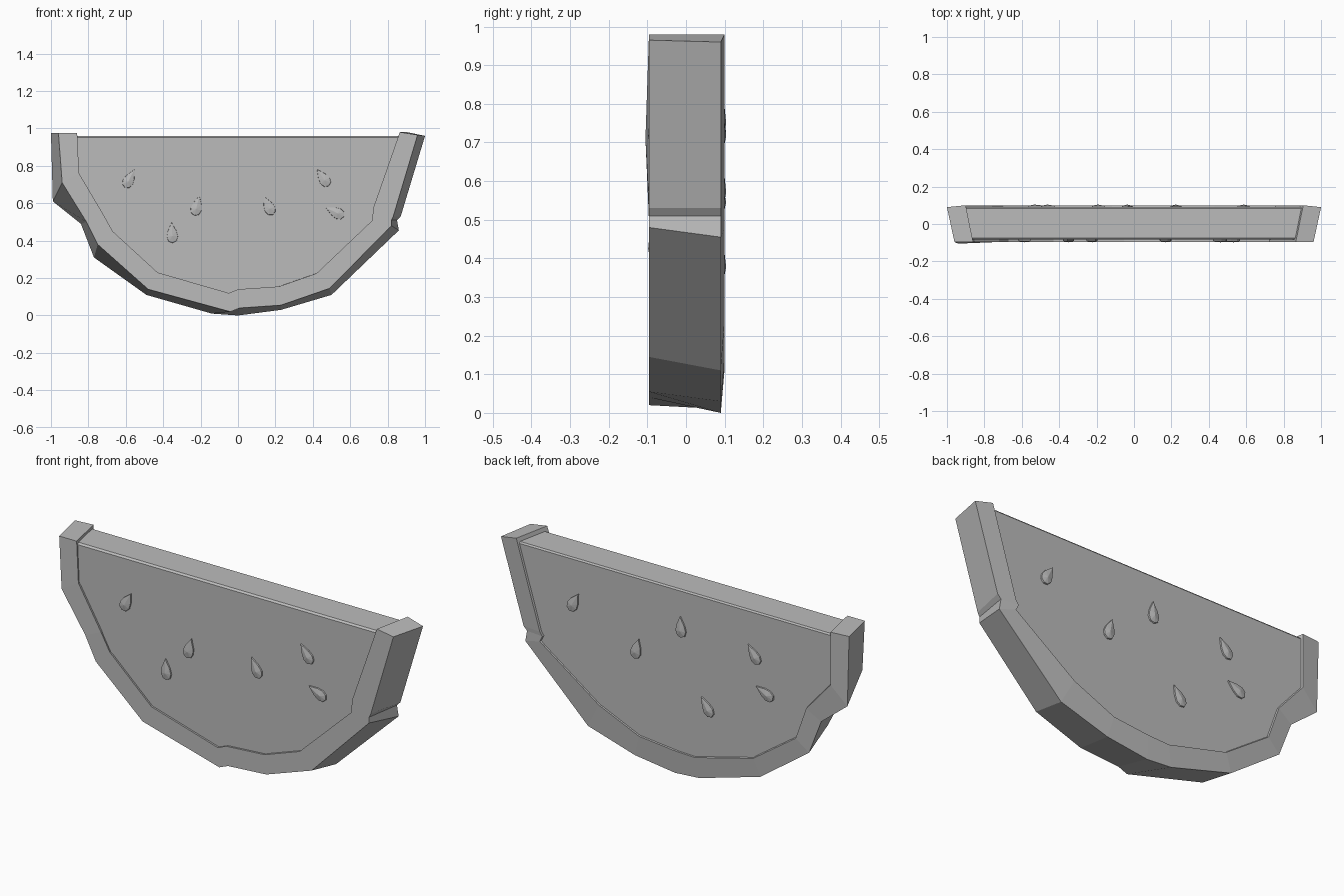
import bpy
import bmesh
import math
from mathutils import Matrix, Vector

default_cube = bpy.data.objects.get("Cube")
if default_cube:
    bpy.data.objects.remove(default_cube, do_unlink=True)

# Single flat colour shared by every part
grey = bpy.data.materials.new("plain grey")
grey.use_nodes = True
colour = (0.5, 0.5, 0.5, 1)
grey.diffuse_color = colour
grey.node_tree.nodes["Principled BSDF"].inputs["Base Color"].default_value = colour


def finish(bm, name):
    """Turn a bmesh into a flat shaded object."""
    bmesh.ops.recalc_face_normals(bm, faces=bm.faces[:])
    mesh = bpy.data.meshes.new(name)
    bm.to_mesh(mesh)
    bm.free()
    mesh.materials.append(grey)
    obj = bpy.data.objects.new(name, mesh)
    bpy.context.scene.collection.objects.link(obj)
    return obj


def bridge(bm, first, second):
    """Join two closed rings of vertices with quads."""
    for i in range(len(first)):
        j = (i + 1) % len(first)
        bm.faces.new((first[i], first[j], second[j], second[i]))


# Hand-cut rind outlines as (x, z), running from the -x tip to the +x tip
front_outer = [(-.96, .975), (-.94, .71), (-.81, .5), (-.75, .38), (-.48, .14),
               (-.04, .02), (.01, .04), (.23, .055), (.49, .145), (.82, .48),
               (.82, .51), (.83, .53), (.96, .965)]
front_inner = [(-.86, .975), (-.85, .76), (-.72, .54), (-.67, .45), (-.43, .23),
               (-.05, .12), (0, .14), (.22, .155), (.42, .225), (.72, .51),
               (.72, .54), (.725, .58), (.865, .98)]
back_inner = [(-.9, .975), (-.9, .7), (-.76, .54), (-.7, .37), (-.455, .2),
              (-.12, .115), (0, .12), (.2, .14), (.43, .24), (.77, .48),
              (.755, .51), (.77, .53), (.905, .98)]
back_outer = [(-1, .975), (-.99, .61), (-.84, .49), (-.77, .31), (-.49, .11),
              (-.14, .01), (0, 0), (.23, .03), (.5, .11), (.86, .455),
              (.85, .51), (.87, .53), (1, .96)]


def build_rind():
    """Loft a four-sided section along the curved edge."""
    bm = bmesh.new()
    sections = []
    for i, corners in enumerate(zip(front_outer, front_inner, back_inner, back_outer)):
        front_y = -.105 if i == 1 else -.096
        depths = (front_y, -.096, .1, .09)
        sections.append([bm.verts.new((x, y, z)) for (x, z), y in zip(corners, depths)])
    for first, second in zip(sections, sections[1:]):
        bridge(bm, first, second)
    bm.faces.new(sections[0])
    bm.faces.new(sections[-1])
    return finish(bm, "rind")


def build_flesh():
    """Slab tucked into the rind, with a narrow chamfer along its top."""
    bm = bmesh.new()
    top = .96

    def ring(inner, outer, y, height):
        points = [Vector(a).lerp(Vector(b), .4) for a, b in zip(inner, outer)]
        points[0].y = points[-1].y = height
        return [bm.verts.new((p.x, y, p.y)) for p in points]

    rings = [ring(front_inner, front_outer, -.084, top - .008),
             ring(front_inner, front_outer, -.074, top),
             ring(back_inner, back_outer, .084, top),
             ring(back_inner, back_outer, .09, top - .008)]
    for first, second in zip(rings, rings[1:]):
        bridge(bm, first, second)
    bm.faces.new(rings[0])
    bm.faces.new(rings[-1])
    return finish(bm, "flesh")


def build_seed(name, x, z, lean, side):
    """Faceted teardrop; side is -1 on the front and 1 on the back."""
    bm = bmesh.new()
    half = [(0, -.055), (.022, -.045), (.031, -.02), (.024, .012), (0, .06)]
    outline = half + [(-a, b) for a, b in half[-2:0:-1]]

    def ring(scale, y):
        return [bm.verts.new((a * scale, y, b * scale)) for a, b in outline]

    base, rim = ring(1, -.01), ring(.93, .007)
    bridge(bm, base, rim)
    bm.faces.new(base)
    peak = bm.verts.new((0, .014, -.015))
    for i, vert in enumerate(rim):
        bm.faces.new((vert, rim[(i + 1) % len(rim)], peak))
    surface = .09 if side > 0 else .084
    bmesh.ops.scale(bm, vec=(1, side, 1), verts=bm.verts[:])
    bmesh.ops.transform(bm, verts=bm.verts[:],
                        matrix=Matrix.Translation((x, side * surface, z))
                        @ Matrix.Rotation(math.radians(lean), 4, "Y"))
    return finish(bm, name)


# Seeds as x, z and lean in degrees, the tip leaning towards +x
shared_seeds = [(-.58, .73, 28), (-.22, .585, 14), (.455, .735, -35), (.52, .552, -64)]
front_seeds = shared_seeds + [(-.352, .44, -3), (.163, .585, -25)]
back_seeds = [(-x, z, -lean) for x, z, lean in shared_seeds]
back_seeds += [(-.035, .765, 3), (-.185, .39, 33)]

build_rind()
build_flesh()
for label, side, seeds in (("front", -1, front_seeds), ("back", 1, back_seeds)):
    for number, (x, z, lean) in enumerate(seeds, 1):
        build_seed(f"{label}_seed_{number}", x, z, lean, side)
